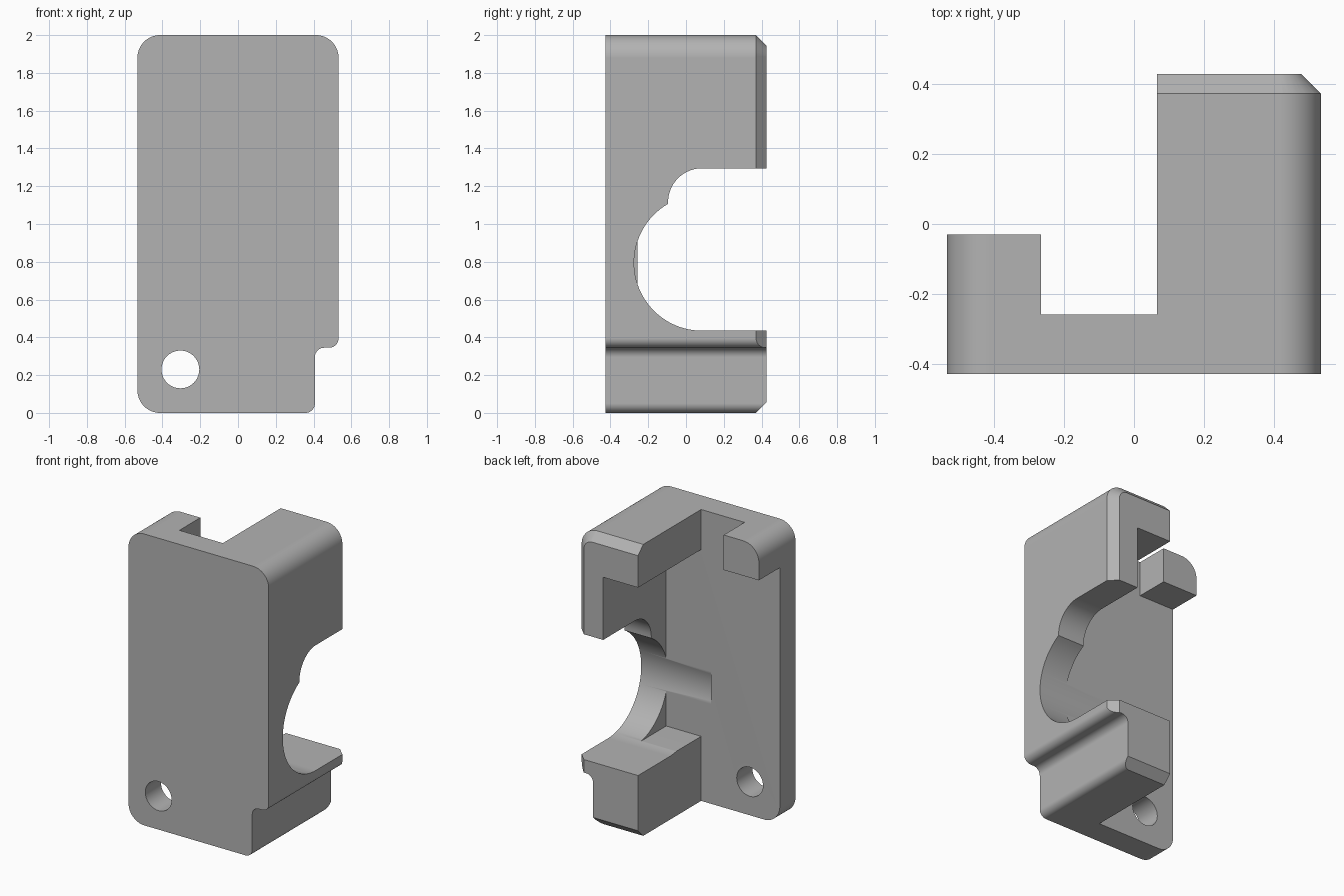
import bpy, bmesh
from math import sin, cos, radians
from mathutils import Vector

if "Cube" in bpy.data.objects:
    bpy.data.objects.remove(bpy.data.objects["Cube"])

W, D, H = 0.5325, 0.427, 2.0      # half width, half depth, height
R = 0.12                          # large corner radius
CHAMFER = 0.056
FLOOR = -0.257                    # back face of the plate


def arc(cx, cy, r, a0, a1, n=14):
    """Points on an arc, angles in degrees."""
    steps = [radians(a0 + (a1 - a0) * i / n) for i in range(n + 1)]
    return [(cx + r * cos(a), cy + r * sin(a)) for a in steps]


def prism(name, pts, axis, lo, hi):
    """Extrude a profile along y (points are x, z) or x (points are y, z)."""
    place = (lambda p, t: (p[0], t, p[1])) if axis == "y" else (lambda p, t: (t, p[0], p[1]))
    bm = bmesh.new()
    face = bm.faces.new([bm.verts.new(place(p, lo)) for p in pts])
    ext = bmesh.ops.extrude_face_region(bm, geom=[face])
    move = Vector(place((0, 0), hi - lo))
    bmesh.ops.translate(bm, vec=move, verts=[v for v in ext["geom"] if isinstance(v, bmesh.types.BMVert)])
    bmesh.ops.recalc_face_normals(bm, faces=bm.faces[:])
    mesh = bpy.data.meshes.new(name)
    bm.to_mesh(mesh)
    bm.free()
    obj = bpy.data.objects.new(name, mesh)
    bpy.context.collection.objects.link(obj)
    return obj


# Solid body with rounded corners and a stepped lower right edge
outline = (arc(-W + R, R, R, 180, 270) + arc(0.357, 0.05, 0.05, 270, 360)
           + arc(0.457, 0.295, 0.05, 180, 90) + arc(W - 0.05, 0.395, 0.05, 270, 360)
           + arc(W - R, H - R, R, 0, 90) + arc(-W + R, H - R, R, 90, 180))
body = prism("bracket_body", outline, "y", -D, D)

# Chamfer around the rear edge: right side, rounded corner, top and bottom
bm = bmesh.new()
bm.from_mesh(body.data)
cuts = [((W - R + R * cos(a), H - R + R * sin(a)), a) for a in (radians(d) for d in range(0, 91, 9))]
cuts.append(((0, 0), radians(270)))
for (x, z), a in cuts:
    cut = bmesh.ops.bisect_plane(bm, geom=bm.verts[:] + bm.edges[:] + bm.faces[:], dist=1e-6,
                                 plane_co=(x, D - CHAMFER, z), plane_no=(cos(a), 1, sin(a)), clear_outer=True)
    bmesh.ops.holes_fill(bm, edges=[e for e in bm.edges if e.is_boundary], sides=0)
bmesh.ops.recalc_face_normals(bm, faces=bm.faces[:])
bm.to_mesh(body.data)
bm.free()

# Cutters: rear pocket, short tab, side opening and screw hole
pocket = [(-0.7, -0.1), (0.065, -0.1), (0.065, 0.443), (0.33, 0.443), (0.33, 1.725), (0.065, 1.725),
          (0.065, 2.1), (-0.265, 2.1), (-0.265, 1.76), (-0.7, 1.76)]
tab = [(-0.7, 1.7), (-0.2, 1.7), (-0.2, 2.1), (-0.7, 2.1)]
opening = ([(0.7, 0.435), (0.7, 1.295)] + arc(0.085, 1.115, 0.18, 90, 180)
           + arc(0.085, 0.795, 0.36, 120, 270, 40))
cutters = [prism("pocket_cutter", pocket, "y", FLOOR, 0.8),
           prism("tab_cutter", tab, "y", -0.03, 0.9),
           prism("opening_cutter", opening, "x", -0.01, 0.7),
           prism("hole_cutter", arc(-0.305, 0.23, 0.1, 0, 351, 39), "y", -0.7, 0.6)]

bpy.context.view_layer.objects.active = body
body.select_set(True)
for cutter in cutters:
    cutter.hide_render = True
    mod = body.modifiers.new("cut", "BOOLEAN")
    mod.operation = "DIFFERENCE"
    mod.solver = "EXACT"
    mod.object = cutter
    bpy.ops.object.modifier_apply(modifier=mod.name)
    bpy.data.objects.remove(cutter)

# Plain grey finish, smooth curves and flat planes
grey = bpy.data.materials.new("plain_grey")
grey.use_nodes = True
colour = (0.45, 0.45, 0.45, 1)
grey.diffuse_color = colour
grey.node_tree.nodes["Principled BSDF"].inputs["Base Color"].default_value = colour
body.data.materials.clear()
body.data.materials.append(grey)
bpy.ops.object.shade_smooth_by_angle(angle=radians(25))
weighted = body.modifiers.new("flat_planes", "WEIGHTED_NORMAL")
weighted.keep_sharp = True
